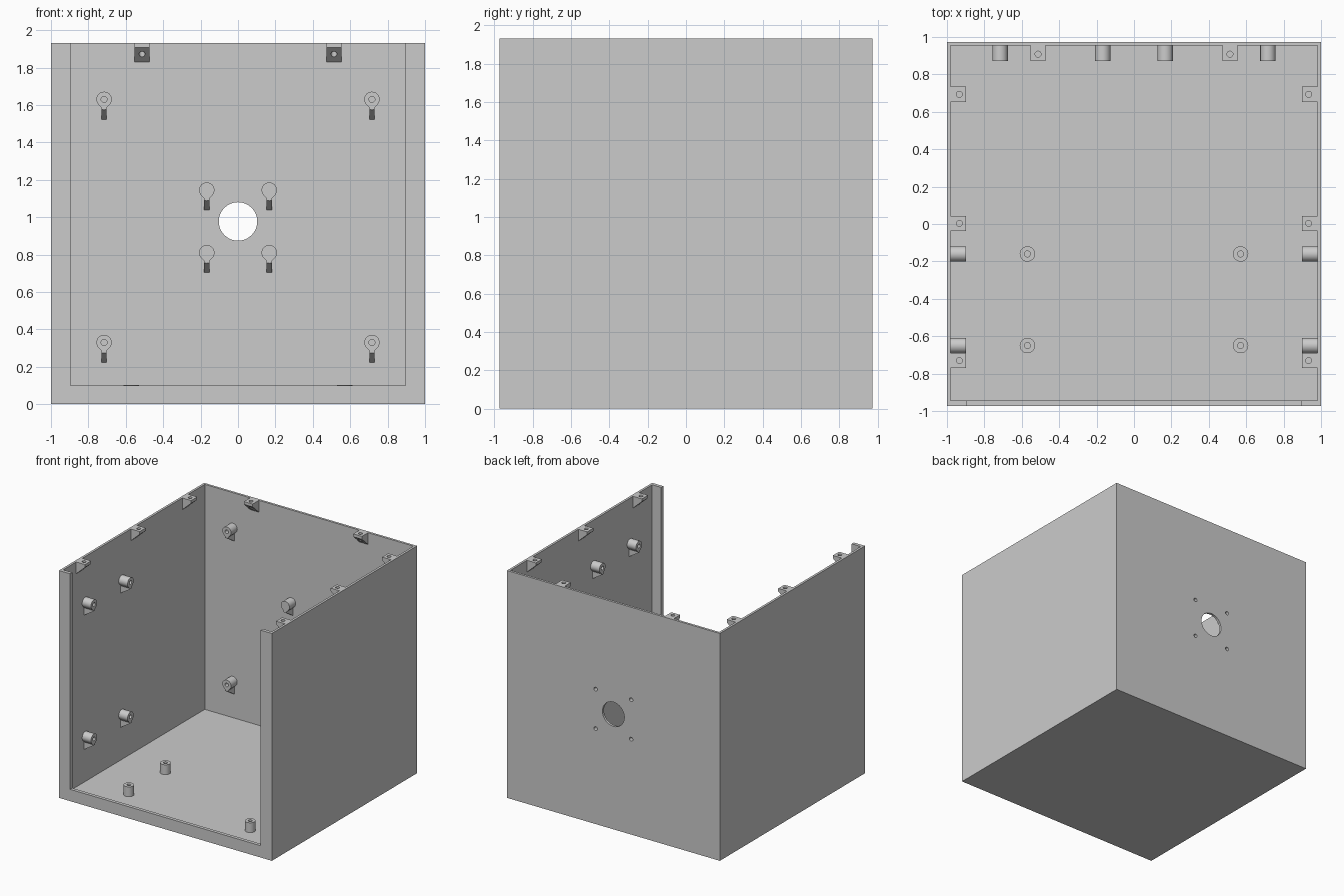
import bpy, bmesh, math
from mathutils import Matrix, Vector

if "Cube" in bpy.data.objects:
    bpy.data.objects.remove(bpy.data.objects["Cube"])

W, D, H = 1.0, 0.974, 1.93          # half width, half depth, height
T = 0.02                            # wall thickness
FLANGE_Y = -0.945                   # inner face of the front frame
PEG_R, PEG_L, HOLE_R = 0.041, 0.083, 0.016
SEG = 32

grey = bpy.data.materials.new("plain grey")
grey.diffuse_color = (0.6, 0.6, 0.6, 1)
grey.use_nodes = True
grey.node_tree.nodes["Principled BSDF"].inputs["Base Color"].default_value = grey.diffuse_color


def make(name, bm):
    bmesh.ops.recalc_face_normals(bm, faces=bm.faces)
    mesh = bpy.data.meshes.new(name)
    bm.to_mesh(mesh)
    bm.free()
    mesh.materials.append(grey)
    ob = bpy.data.objects.new(name, mesh)
    bpy.context.collection.objects.link(ob)
    return ob


def box(name, lo, hi):
    bm = bmesh.new()
    lo, hi = Vector(lo), Vector(hi)
    bmesh.ops.create_cube(bm, size=1, matrix=Matrix.Translation((lo + hi) / 2)
                          @ Matrix.Diagonal((*(hi - lo), 1)))
    return make(name, bm)


def rod(name, centre, radius, length, along_y=False):
    bm = bmesh.new()
    m = Matrix.Translation(centre)
    if along_y:
        m = m @ Matrix.Rotation(math.pi / 2, 4, 'X')
    bmesh.ops.create_cone(bm, cap_ends=True, segments=SEG, radius1=radius,
                          radius2=radius, depth=length, matrix=m)
    return make(name, bm)


def cut(ob, cutter):
    cutter.hide_render = True
    mod = ob.modifiers.new("cut", 'BOOLEAN')
    mod.operation, mod.solver, mod.object = 'DIFFERENCE', 'EXACT', cutter
    select(ob)
    bpy.ops.object.modifier_apply(modifier=mod.name)
    bpy.data.objects.remove(cutter)


def select(ob):
    bpy.ops.object.select_all(action='DESELECT')
    ob.select_set(True)
    bpy.context.view_layer.objects.active = ob


def smooth(ob):
    select(ob)
    bpy.ops.object.shade_smooth_by_angle(angle=math.radians(30))


def prism(bm, profile, width):
    """Extrude a (u, z) profile along the local y axis, centred."""
    a, b = [[bm.verts.new((u, s * width / 2, z)) for u, z in profile] for s in (-1, 1)]
    bm.faces.new(a)
    bm.faces.new(b[::-1])
    for i in range(len(a)):
        j = (i + 1) % len(a)
        bm.faces.new((a[i], a[j], b[j], b[i]))


def peg(name, matrix, drop=True, from_wall=False):
    """Screw boss along local +x, blind hole at the tip or at the wall."""
    bm = bmesh.new()

    def ring(u, radius, tear=False):
        out = []
        for i in range(SEG):
            a = 2 * math.pi * i / SEG
            r = radius
            if tear and 1.25 * math.pi < a < 1.75 * math.pi:
                near = 1.25 if a <= 1.5 * math.pi else 1.75
                r = radius / math.cos(a - near * math.pi)
            out.append(bm.verts.new((u, r * math.cos(a), r * math.sin(a))))
        return out

    mouth, end = (0, PEG_L) if from_wall else (PEG_L, 0)
    bottom = PEG_L * (0.8 if from_wall else 0.2)
    loops = [ring(end, PEG_R, drop), ring(mouth, PEG_R, drop),
             ring(mouth, HOLE_R), ring(bottom, HOLE_R)]
    for p, q in zip(loops, loops[1:]):
        for i in range(SEG):
            j = (i + 1) % SEG
            bm.faces.new((p[i], p[j], q[j], q[i]))
    bm.faces.new(loops[0])
    bm.faces.new(loops[-1])
    if drop:                        # sloping rib under the boss
        prism(bm, [(0, -0.045), (PEG_L, -0.045), (PEG_L, -0.055), (0, -0.107)], 0.028)
    bm.transform(matrix)
    smooth(make(name, bm))


def on_wall(x, y, z, turn):
    return Matrix.Translation((x, y, z)) @ Matrix.Rotation(math.radians(turn), 4, 'Z')


def tab(name, x, y, turn):
    bm = bmesh.new()
    prism(bm, [(0, 0), (PEG_L, 0), (PEG_L, -0.024), (0, -0.1)], 0.082)
    m = on_wall(x, y, H, turn)
    bm.transform(m)
    ob = make(name, bm)
    cut(ob, rod("tab_cutter", m @ Vector((0.046, 0, 0)), HOLE_R, 0.3))
    smooth(ob)


# Open-topped case with a framed front opening
case = box("case", (-W, -D, 0), (W, D, H))
cut(case, box("cavity", (-W + T, FLANGE_Y, T), (W - T, D - T, H + 0.5)))
cut(case, box("front_opening", (-0.895, -D - 0.5, 0.1), (0.895, FLANGE_Y + 0.1, H + 0.5)))

# Round port and four screw holes in the back wall
cut(case, rod("port", (0, D, 0.977), 0.103, 0.1, True))
for x in (-0.167, 0.167):
    for z in (0.81, 1.145):
        cut(case, rod("screw_hole", (x, D - T / 2, z), HOLE_R, T * 1.5, True))
smooth(case)

# Bosses on the back wall
for x in (-1, 1):
    for z in (0.33, 1.63):
        peg("back_corner_boss", on_wall(x * 0.716, D - T, z, -90))
    for z in (0.81, 1.145):
        peg("back_port_boss", on_wall(x * 0.167, D - T, z, -90), from_wall=True)

# Bosses on the side walls and the floor
for side in (-1, 1):
    turn = 0 if side < 0 else 180
    for y in (-0.16, -0.65):
        for z in (0.405, 1.545):
            peg("side_boss", on_wall(side * (W - T), y, z, turn))
        up = Matrix.Translation((side * 0.57, y, T)) @ Matrix.Rotation(-math.pi / 2, 4, 'Y')
        peg("floor_boss", up, drop=False)

    # Lid mounting tabs along the rim
    for y in (0.693, 0.003, -0.73):
        tab("side_tab", side * (W - T), y, turn)
    tab("back_tab", side * 0.513, D - T, -90)
